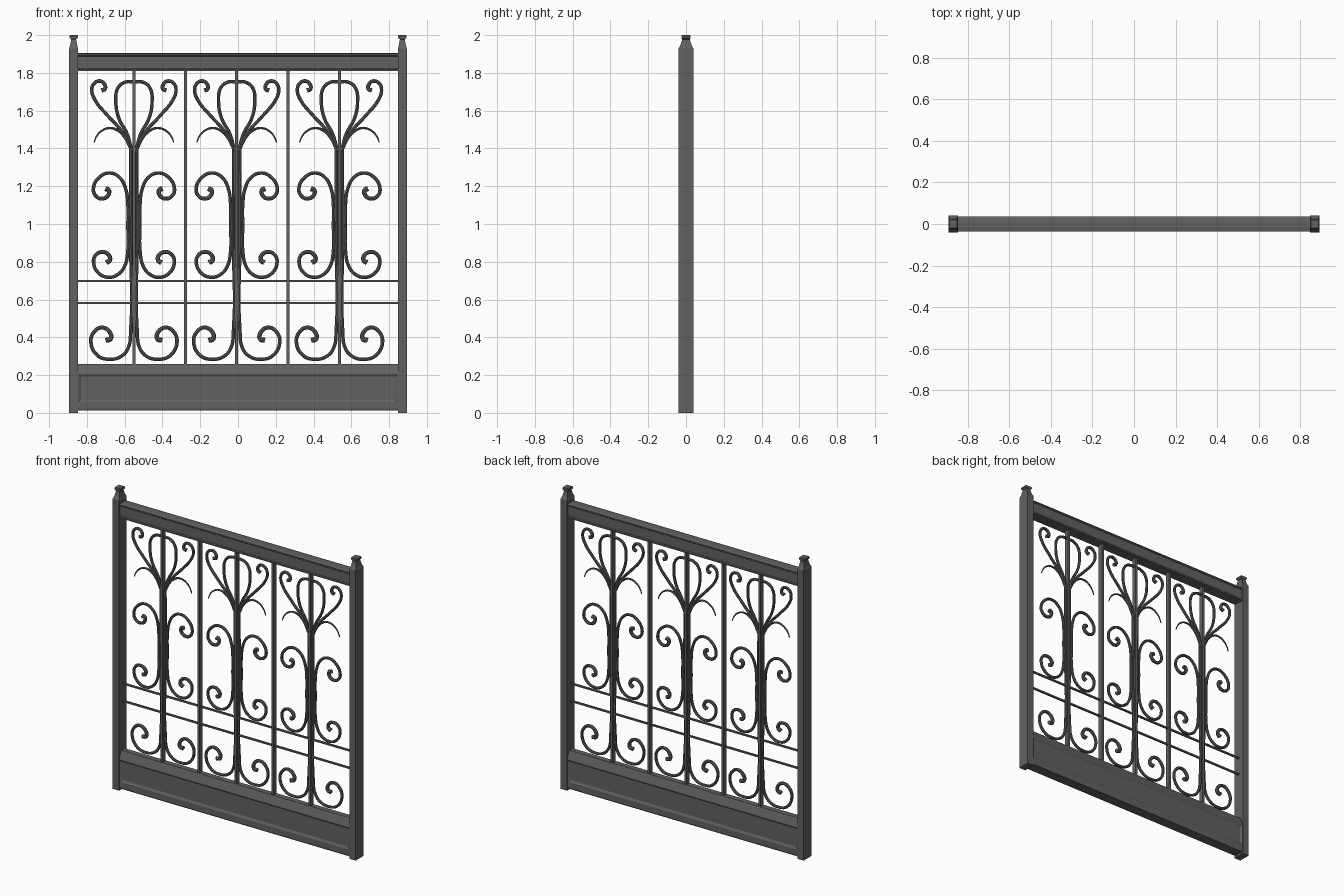
import bpy, bmesh

if "Cube" in bpy.data.objects:
    bpy.data.objects.remove(bpy.data.objects["Cube"], do_unlink=True)

iron = bpy.data.materials.new("dark grey iron")
iron.use_nodes = True
iron.diffuse_color = (0.12, 0.12, 0.12, 1)
iron.node_tree.nodes["Principled BSDF"].inputs["Base Color"].default_value = (0.12, 0.12, 0.12, 1)


def add(name, mesh, x=0.0):
    ob = bpy.data.objects.new(name, mesh)
    ob.location.x = x
    bpy.context.collection.objects.link(ob)
    return ob


def loft(name, sections, panel=None):
    """Stack rectangles (z, half width, half depth); optionally sink a panel into one band."""
    bm = bmesh.new()
    rings = [[bm.verts.new((sx * hx, sy * hy, z)) for sx, sy in ((-1, -1), (1, -1), (1, 1), (-1, 1))]
             for z, hx, hy in sections]
    bm.faces.new(rings[0][::-1])
    bm.faces.new(rings[-1])
    for a, b in zip(rings, rings[1:]):
        for i in range(4):
            j = (i + 1) % 4
            bm.faces.new((a[i], a[j], b[j], b[i]))
    bm.normal_update()
    if panel:
        faces = [f for f in bm.faces if abs(f.normal.y) > 0.9
                 and panel[0] < f.calc_center_median().z < panel[1]]
        bmesh.ops.inset_individual(bm, faces=faces, thickness=0.005, depth=0)
        bmesh.ops.inset_individual(bm, faces=faces, thickness=0.018, depth=-0.008)
    mesh = bpy.data.meshes.new(name)
    bm.to_mesh(mesh)
    bm.free()
    mesh.materials.append(iron)
    return mesh


def strand(name, points, tip=1.0, radius=0.009):
    """Mirrored pair of round bars through (x, z) points; tip scales the last radius."""
    cu = bpy.data.curves.new(name, 'CURVE')
    cu.dimensions = '3D'
    cu.bevel_depth = radius
    cu.bevel_resolution = 2
    cu.resolution_u = 5
    cu.use_fill_caps = True
    for side in (-1, 1):
        sp = cu.splines.new('BEZIER')
        sp.bezier_points.add(len(points) - 1)
        for i, (p, (x, z)) in enumerate(zip(sp.bezier_points, points)):
            p.co = (side * x, 0, z)
            p.handle_left_type = p.handle_right_type = 'AUTO'
            t = i / (len(points) - 1)
            p.radius = 1 + (tip - 1) * (t ** 4 if tip > 1 else t)
    helper = add(name, cu)
    graph = bpy.context.evaluated_depsgraph_get()
    mesh = bpy.data.meshes.new_from_object(helper.evaluated_get(graph))
    bpy.data.objects.remove(helper, do_unlink=True)
    mesh.name = name
    mesh.materials.clear()
    mesh.materials.append(iron)
    mesh.shade_smooth()
    mesh.set_sharp_from_angle(angle=0.7)
    return mesh


# Posts with tapered finials
post = loft("post", [(0, .0235, .04), (1.91, .0235, .04), (1.928, .0235, .04), (1.945, .019, .03),
                     (1.978, .013, .02), (1.985, .023, .024), (1.995, .023, .024), (2.0, .019, .02)])
for name, x in (("right_post", -.87), ("left_post", .87)):
    add(name, post, x)

# Top rail with a lip on each edge, and the kick panel
W = .848
add("top_rail", loft("top_rail", [(1.81, W, .034), (1.818, W, .034), (1.823, W, .03), (1.888, W, .03),
                                  (1.893, W, .036), (1.9, W, .036), (1.904, W, .018)]))
add("bottom_panel", loft("bottom_panel", [(.013, W, .034), (.022, W, .037), (.055, W, .037),
                                          (.208, W, .037), (.26, W, .018)], panel=(.06, .2)))

# Two thin cross rods
for name, z in (("upper_cross_rod", .698), ("lower_cross_rod", .582)):
    add(name, loft(name, [(z - .005, W, .006), (z + .005, W, .006)]))

# Scrollwork shared by the three bays
ornaments = [
    strand("long_stem_scroll", [(.016, 1.4), (.017, .9), (.017, .44), (.032, .34), (.07, .298), (.127, .284),
                                (.19, .302), (.228, .375), (.21, .43), (.17, .452), (.13, .43),
                                (.124, .392), (.15, .384)], 1.5),
    strand("middle_scroll_top", [(.032, .99), (.032, 1.1), (.045, 1.19), (.075, 1.245), (.125, 1.27),
                                 (.18, 1.25), (.215, 1.185), (.2, 1.147), (.17, 1.134), (.138, 1.15),
                                 (.134, 1.18), (.152, 1.187)], 1.5),
    strand("middle_scroll_bottom", [(.032, .99), (.032, .86), (.05, .775), (.085, .733), (.132, .718),
                                    (.185, .738), (.214, .8), (.2, .838), (.168, .852), (.135, .838),
                                    (.128, .808), (.147, .795)], 1.5),
    strand("outer_branch", [(.012, 1.39), (.06, 1.485), (.14, 1.575), (.205, 1.655), (.223, 1.71),
                            (.21, 1.745), (.18, 1.757), (.156, 1.74), (.154, 1.715), (.172, 1.707)], 1.3),
    strand("inner_loop", [(.012, 1.39), (.035, 1.475), (.08, 1.56), (.096, 1.65), (.085, 1.72),
                          (.05, 1.75), (0, 1.754)]),
    strand("leaf", [(.012, 1.39), (.045, 1.455), (.085, 1.495), (.13, 1.508), (.175, 1.49),
                    (.2, 1.46), (.211, 1.432)], .35),
]

# Upright bars, with scrollwork around every other one
bar = loft("upright_bar", [(.25, .008, .015), (1.82, .008, .015)])
for i in range(5):
    x = -.007 + .272 * (i - 2)
    add(f"upright_bar_{i + 1}", bar, x)
    if i % 2 == 0:
        for mesh in ornaments:
            add(f"{mesh.name}_{i // 2 + 1}", mesh, x)
